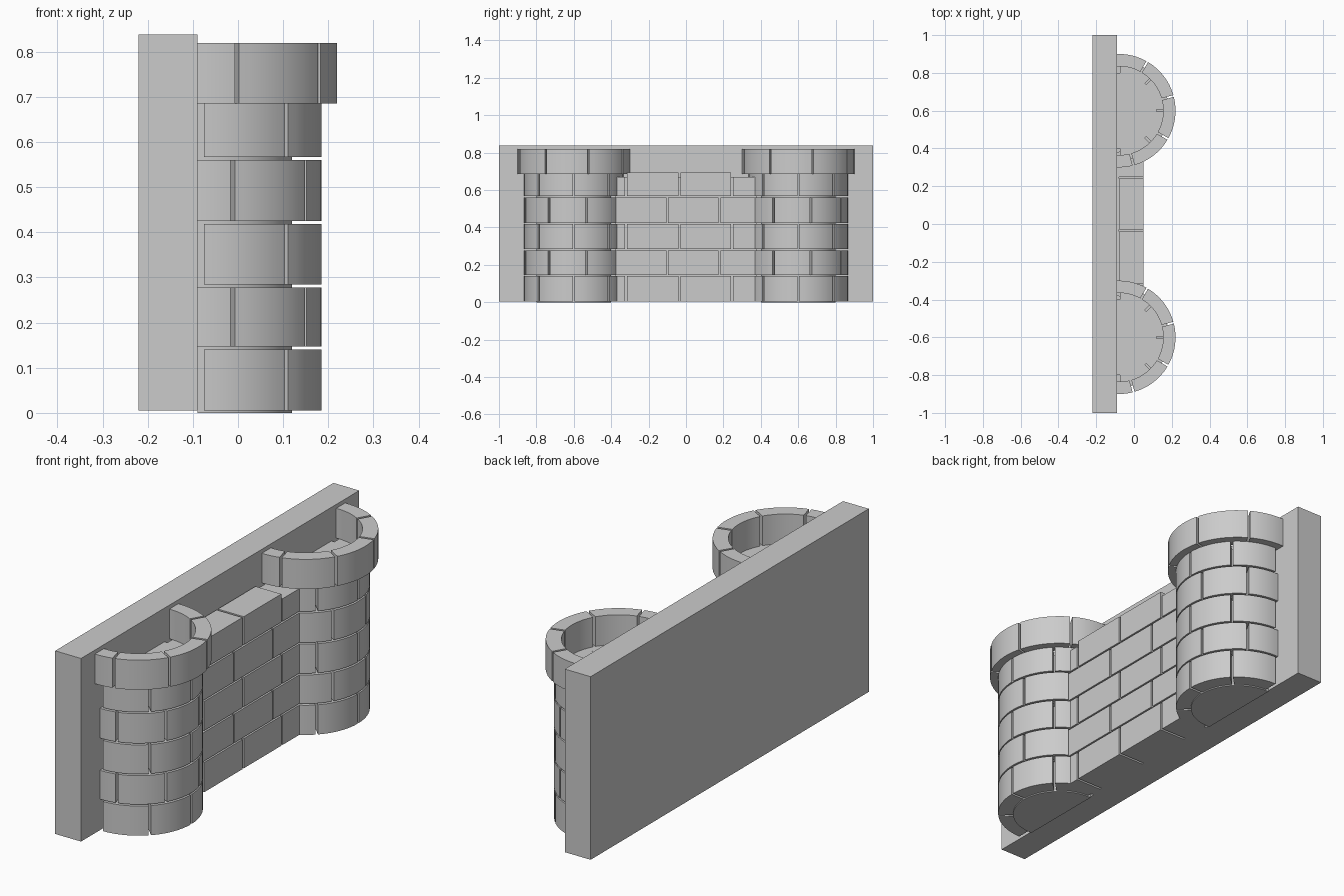
import bpy, bmesh, math

if "Cube" in bpy.data.objects:
    bpy.data.objects.remove(bpy.data.objects["Cube"], do_unlink=True)

stone = bpy.data.materials.new("stone_grey")
stone.use_nodes = True
GREY = (0.6, 0.6, 0.6, 1)
stone.diffuse_color = GREY
stone.node_tree.nodes["Principled BSDF"].inputs["Base Color"].default_value = GREY

BACK = -0.09        # face of the backing slab
CX = -0.08          # tower axis
GAP = 0.005         # half width of a joint
COURSES = [(0.005, 0.14), (0.147, 0.278), (0.285, 0.418), (0.425, 0.56), (0.567, 0.685)]


def prism(bm, outline, z0, z1):
    """Extrude a plan outline between two heights."""
    face = bm.faces.new([bm.verts.new((x, y, z0)) for x, y in outline])
    top = bmesh.ops.extrude_face_region(bm, geom=[face])["geom"]
    for v in top:
        if isinstance(v, bmesh.types.BMVert):
            v.co.z = z1


def box(bm, x0, x1, y0, y1, z0, z1):
    prism(bm, [(x0, y0), (x1, y0), (x1, y1), (x0, y1)], z0, z1)


def arc(r, a0, a1, cy, steps):
    """Plan points on a tower, stopped at the slab."""
    pts = []
    for i in range(steps + 1):
        a = a0 + (a1 - a0) * i / steps
        pts.append((max(CX + r * math.cos(a), BACK), cy + r * math.sin(a)))
    return pts


def ring(bm, r0, r1, joints, cy, z0, z1):
    """Curved blocks between successive joint angles."""
    for a0, a1 in zip(joints, joints[1:]):
        sides = []
        for r in (r1, r0):
            limit = math.acos((BACK - CX) / r)
            lo = max(math.radians(a0) + GAP / r, -limit)
            hi = min(math.radians(a1) - GAP / r, limit)
            sides.append(arc(r, lo, hi, cy, 8))
        prism(bm, sides[0] + sides[1][::-1], z0, z1)


def finish(bm, name):
    bmesh.ops.recalc_face_normals(bm, faces=bm.faces)
    mesh = bpy.data.meshes.new(name)
    bm.to_mesh(mesh)
    bm.free()
    mesh.materials.append(stone)
    obj = bpy.data.objects.new(name, mesh)
    bpy.context.collection.objects.link(obj)
    bpy.ops.object.select_all(action='DESELECT')
    obj.select_set(True)
    bpy.context.view_layer.objects.active = obj
    bpy.ops.object.shade_smooth_by_angle(angle=math.radians(30))


# Backing slab
bm = bmesh.new()
box(bm, -0.22, BACK, -1, 1, 0.005, 0.838)
finish(bm, "backing_slab")

# Towers: solid core, staggered courses and overhanging crown
EVEN = [-90, -45, 0, 45, 90]
ODD = [-100, -75, -30, 15, 60, 100]
for side, cy in (("right", -0.6), ("left", 0.6)):
    bm = bmesh.new()
    limit = math.acos((BACK - CX) / 0.2)
    prism(bm, arc(0.2, -limit, limit, cy, 36), 0, 0.685)
    finish(bm, side + "_tower_core")

    bm = bmesh.new()
    for i, (z0, z1) in enumerate(COURSES):
        ring(bm, 0.2, 0.265, ODD if i % 2 else EVEN, cy, z0, z1)
    finish(bm, side + "_tower_bricks")

    bm = bmesh.new()
    ring(bm, 0.235, 0.3, ODD, cy, 0.685, 0.82)
    finish(bm, side + "_tower_crown")

# Curtain wall: staggered bricks on a thin backing
bm = bmesh.new()
box(bm, BACK, -0.08, -0.38, 0.38, 0.005, 0.67)
finish(bm, "wall_backing")

END = 0.39
WALL_JOINTS = [(-0.32, -0.035, 0.245), (-0.1, 0.18)]
bm = bmesh.new()
for i, (z0, z1) in enumerate(COURSES):
    joints = [-END, *WALL_JOINTS[i % 2], END]
    for y0, y1 in zip(joints, joints[1:]):
        top = z1
        if i == 4:
            top = 0.67 if END in (-y0, y1) else 0.695
        box(bm, -0.08, 0.05, y0 + GAP, y1 - GAP, z0, top)
finish(bm, "wall_bricks")
